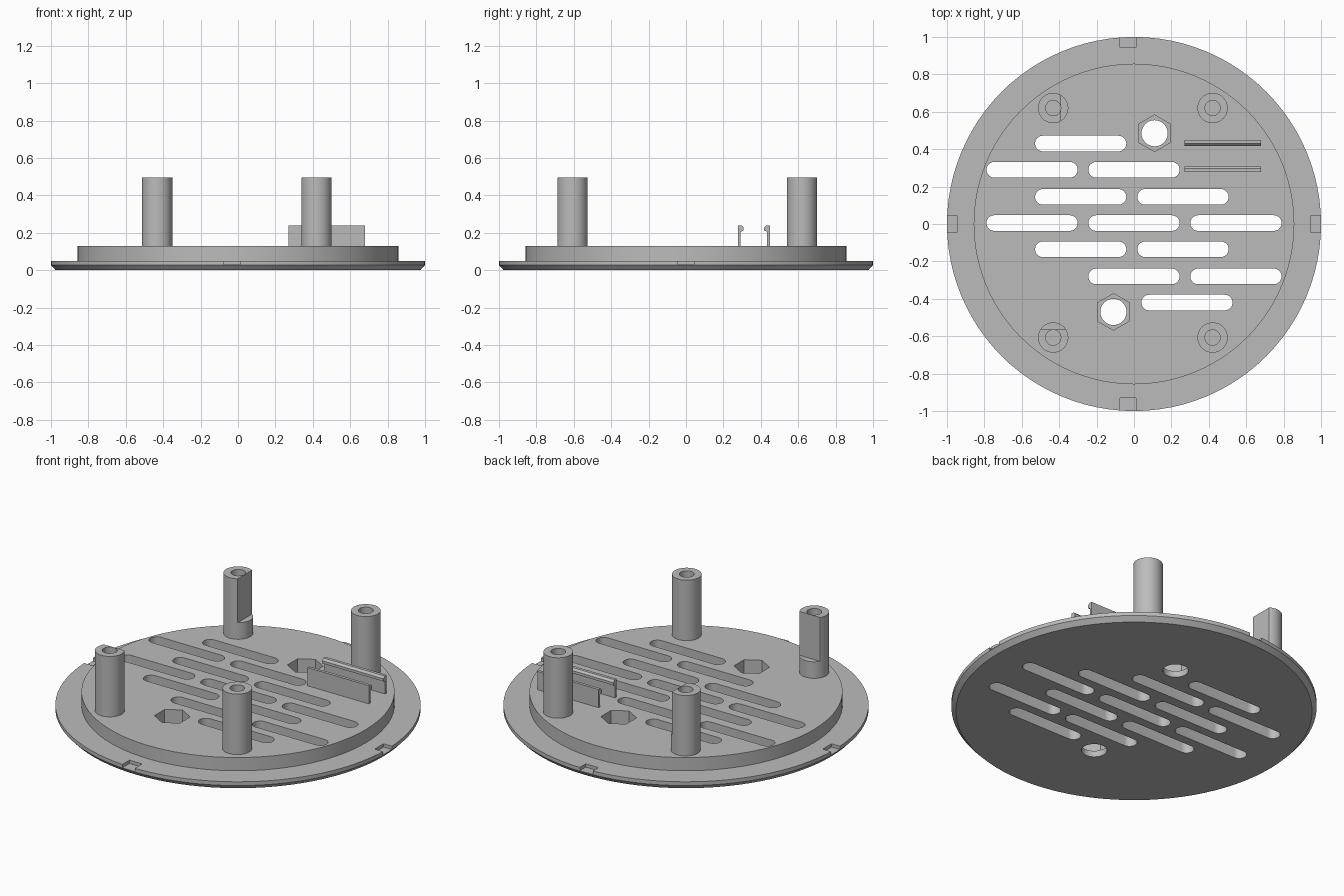
import bpy, bmesh, math
from mathutils import Matrix, Vector

cube = bpy.data.objects.get("Cube")
if cube:
    bpy.data.objects.remove(cube, do_unlink=True)

grey = bpy.data.materials.new("plain grey")
grey.use_nodes = True
grey.diffuse_color = (0.5, 0.5, 0.5, 1)
grey.node_tree.nodes["Principled BSDF"].inputs["Base Color"].default_value = (0.5, 0.5, 0.5, 1)

BASE, TOP, POST_TOP = 0.05, 0.13, 0.495


def circle(x, y, r, n, turn=0.0):
    return [(x + r * math.cos(turn + math.tau * i / n),
             y + r * math.sin(turn + math.tau * i / n)) for i in range(n)]


def slot(x, y, length, r, n=12):
    """Outline of a bar with round ends."""
    half = length / 2 - r
    pts = []
    for side, start in ((1, -math.pi / 2), (-1, math.pi / 2)):
        for i in range(n + 1):
            a = start + math.pi * i / n
            pts.append((x + side * half + r * math.cos(a), y + r * math.sin(a)))
    return pts


def box(x0, x1, y0, y1):
    return [(x0, y0), (x1, y0), (x1, y1), (x0, y1)]


def prism(bm, outline, z0, z1, matrix=Matrix()):
    """Extrude a counter-clockwise outline from z0 to z1."""
    low = [bm.verts.new(matrix @ Vector((x, y, z0))) for x, y in outline]
    high = [bm.verts.new(matrix @ Vector((x, y, z1))) for x, y in outline]
    bm.faces.new(low[::-1])
    bm.faces.new(high)
    n = len(low)
    for i in range(n):
        j = (i + 1) % n
        bm.faces.new((low[i], low[j], high[j], high[i]))


def make(name, bm):
    bmesh.ops.recalc_face_normals(bm, faces=bm.faces)
    mesh = bpy.data.meshes.new(name)
    bm.to_mesh(mesh)
    bm.free()
    mesh.materials.append(grey)
    obj = bpy.data.objects.new(name, mesh)
    bpy.context.collection.objects.link(obj)
    return obj


def cut(obj, prisms):
    """Subtract a set of separate prisms and bake the result."""
    bm = bmesh.new()
    for args in prisms:
        prism(bm, *args)
    cutter = make("cutter", bm)
    cutter.hide_render = True
    mod = obj.modifiers.new("cut", 'BOOLEAN')
    mod.operation, mod.solver, mod.object = 'DIFFERENCE', 'EXACT', cutter
    graph = bpy.context.evaluated_depsgraph_get()
    mesh = bpy.data.meshes.new_from_object(obj.evaluated_get(graph))
    obj.modifiers.clear()
    obj.data = mesh
    bpy.data.objects.remove(cutter, do_unlink=True)


def smooth(obj):
    bpy.ops.object.select_all(action='DESELECT')
    obj.select_set(True)
    bpy.context.view_layer.objects.active = obj
    bpy.ops.object.shade_smooth_by_angle(angle=math.radians(30))


# Round plate: chamfered flange with a raised inner disc
bm = bmesh.new()
rings = []
for r, z in ((0.975, 0), (1, 0.027), (1, BASE), (0.857, BASE), (0.857, TOP)):
    rings.append([bm.verts.new((x, y, z)) for x, y in circle(0, 0, r, 96)])
for a, b in zip(rings, rings[1:]):
    for i in range(96):
        j = (i + 1) % 96
        bm.faces.new((a[i], a[j], b[j], b[i]))
bm.faces.new(rings[0][::-1])
bm.faces.new(rings[-1])
plate = make("vent_plate", bm)

# Vent slots, bolt holes and rim notches
rows = {0.43: [-0.285], 0.29: [-0.545, 0], 0.145: [-0.285, 0.262],
        0.005: [-0.545, 0, 0.545], -0.135: [-0.285, 0.262],
        -0.28: [0, 0.545], -0.42: [0.283]}
holes = [(slot(x, y, 0.488, 0.042), -0.1, 0.3) for y, xs in rows.items() for x in xs]
bolts = [(0.11, 0.485), (-0.11, -0.47)]
holes += [(circle(x, y, 0.07, 32), -0.1, 0.3) for x, y in bolts]
notches = [box(-1.1, -0.943, -0.042, 0.042), box(0.943, 1.1, -0.042, 0.042),
           box(-0.075, 0.01, 0.943, 1.1), box(-0.075, 0.01, -1.1, -0.93)]
holes += [(n, 0.03, 0.1) for n in notches]
cut(plate, holes)

# Hexagonal nut pockets above the bolt holes
cut(plate, [(circle(x, y, 0.098, 6, math.pi / 2), 0.037, 0.3) for x, y in bolts])
smooth(plate)

# Four hollow posts; the two on the right side have a flat
posts = {"back_left_post": (0.42, 0.62, None), "front_left_post": (0.42, -0.607, None),
         "back_right_post": (-0.432, 0.62, "x"), "front_right_post": (-0.432, -0.607, "y")}
for name, (x, y, flat) in posts.items():
    bm = bmesh.new()
    prism(bm, circle(x, y, 0.081, 40), TOP - 0.01, POST_TOP)
    post = make(name, bm)
    cut(post, [(circle(x, y, 0.041, 32), TOP + 0.02, 0.6)])
    if flat == "x":
        cut(post, [(box(x + 0.043, x + 0.2, y - 0.2, y + 0.2), 0.23, 0.6)])
    elif flat == "y":
        cut(post, [(box(x - 0.2, x + 0.2, y + 0.043, y + 0.2), 0.23, 0.6)])
    smooth(post)

# Pair of clip walls with inward hooks along the top
x0, x1, top = 0.27, 0.68, 0.24
for name, y, inward in (("front_clip", 0.278, 1), ("back_clip", 0.448, -1)):
    profile = [(0, TOP - 0.01), (0.014, TOP - 0.01), (0.014, 0.205),
               (0.03, 0.212), (0.03, 0.228), (0.018, top), (0, top)]
    bm = bmesh.new()
    # Profile in the YZ plane, extruded along X
    turn = Matrix(((0, 0, 1, 0), (inward, 0, 0, y), (0, 1, 0, 0), (0, 0, 0, 1)))
    prism(bm, profile, x0, x1, turn)
    make(name, bm)
